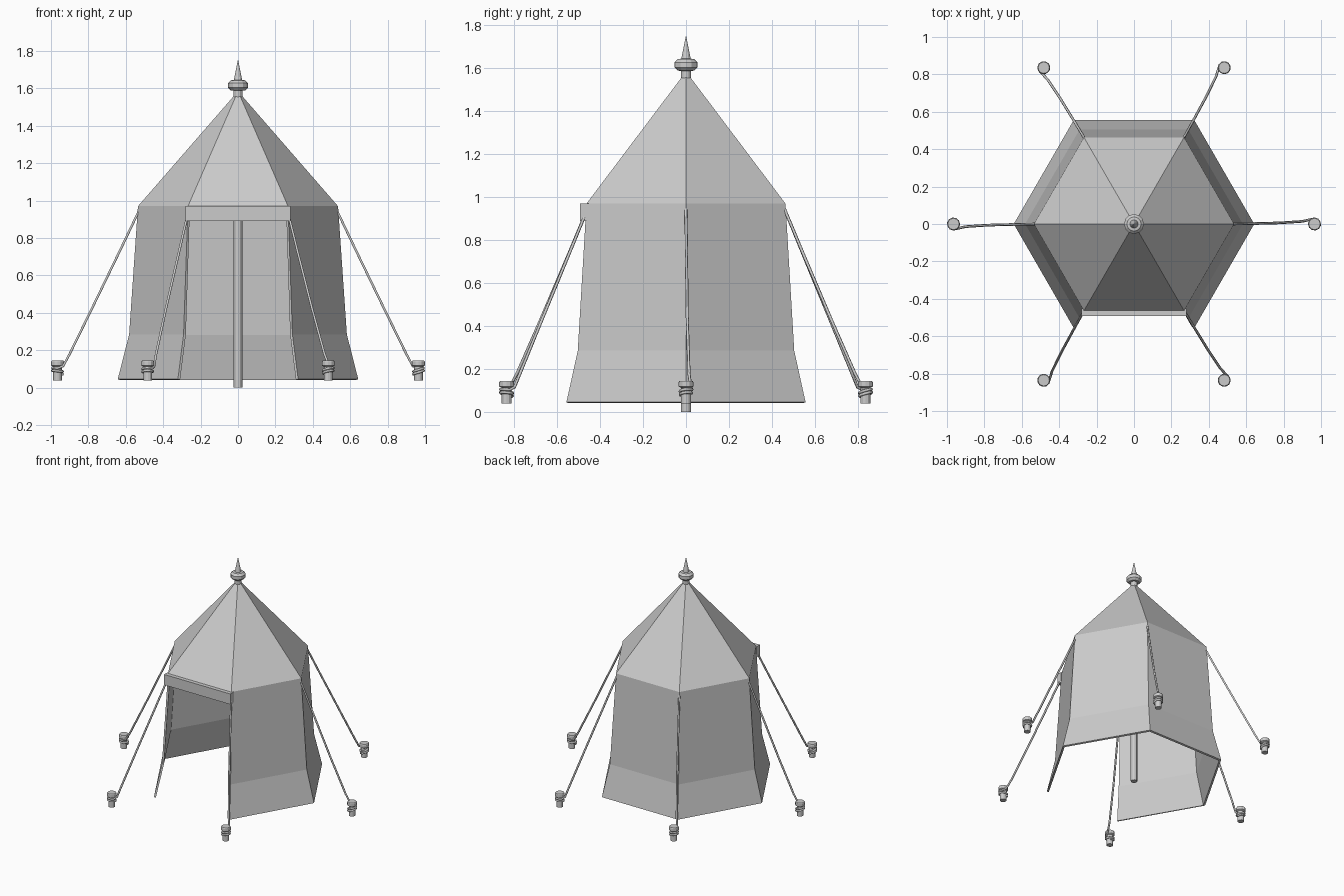
import bpy, math
from math import sin, cos, radians, pi

if "Cube" in bpy.data.objects:
    bpy.data.objects.remove(bpy.data.objects["Cube"])


def mesh_object(name, verts, faces):
    me = bpy.data.meshes.new(name)
    me.from_pydata(verts, [], faces)
    me.update()
    ob = bpy.data.objects.new(name, me)
    bpy.context.collection.objects.link(ob)
    return ob


def lathe(name, profile, sides, loc=(0, 0, 0)):
    """Closed turned solid from (radius, z) pairs, bottom to top."""
    verts = [(r * cos(2 * pi * i / sides), r * sin(2 * pi * i / sides), z)
             for r, z in profile for i in range(sides)]
    faces = []
    for k in range(len(profile) - 1):
        for i in range(sides):
            j = (i + 1) % sides
            faces.append((k * sides + i, k * sides + j,
                          (k + 1) * sides + j, (k + 1) * sides + i))
    faces.append(tuple(reversed(range(sides))))
    top = (len(profile) - 1) * sides
    faces.append(tuple(range(top, top + sides)))
    ob = mesh_object(name, verts, faces)
    ob.location = loc
    return ob


# canvas: six-sided roof and flared walls, front side left open
rings = [(0.643, 0.045), (0.582, 0.285), (0.535, 0.97)]
verts = [(r * cos(radians(60 * i)), r * sin(radians(60 * i)), z)
         for r, z in rings for i in range(6)]
verts.append((0, 0, 1.585))
faces = []
for i in range(6):
    j = (i + 1) % 6
    faces.append((12 + i, 12 + j, 18))
    if i != 4:
        for k in (0, 6):
            faces.append((k + i, k + j, k + 6 + j, k + 6 + i))
canvas = mesh_object("tent_canvas", verts, faces)
solid = canvas.modifiers.new("thickness", 'SOLIDIFY')
solid.thickness = 0.014
solid.offset = -1
solid.use_even_offset = True

# door lintel
bpy.ops.mesh.primitive_cube_add(size=1, location=(0, -0.472, 0.93))
lintel = bpy.context.object
lintel.name = "door_lintel"
lintel.scale = (0.56, 0.042, 0.08)

# centre pole and finial
lathe("centre_pole", [(0.023, 0), (0.023, 1.56)], 12)
lathe("finial", [(0.024, 1.555), (0.024, 1.588), (0.038, 1.589), (0.053, 1.604),
                 (0.053, 1.628), (0.038, 1.643), (0.022, 1.645), (0.001, 1.75)], 12)

# pegs with guy ropes wound around them
PEG_R = 0.965
for n in range(6):
    a = radians(60 * n)
    lathe(f"peg_{n + 1}", [(0.023, 0.038), (0.023, 0.112), (0.034, 0.118),
                           (0.034, 0.139), (0.030, 0.145)], 12,
          (PEG_R * cos(a), PEG_R * sin(a), 0))

    # path in local frame: x outward, y sideways
    path = [(0.525, 0, 0.955), (0.63, 0.002, 0.735), (0.78, 0.006, 0.425),
            (0.90, 0.014, 0.18), (0.935, 0.022, 0.115)]
    turns, steps = 1.75, 18
    for s in range(steps + 1):
        t = s / steps
        w = pi / 2 - 2 * pi * turns * t
        path.append((PEG_R + 0.028 * cos(w), 0.028 * sin(w),
                     0.103 - 0.025 * t + 0.006 * cos(w)))
    cu = bpy.data.curves.new(f"guy_rope_{n + 1}", 'CURVE')
    cu.dimensions = '3D'
    cu.bevel_depth = 0.007
    cu.bevel_resolution = 1
    cu.use_fill_caps = True
    sp = cu.splines.new('POLY')
    sp.points.add(len(path) - 1)
    for p, co in zip(sp.points, path):
        p.co = (*co, 1)
    rope = bpy.data.objects.new(f"guy_rope_{n + 1}", cu)
    rope.rotation_euler = (0, 0, a)
    bpy.context.collection.objects.link(rope)
